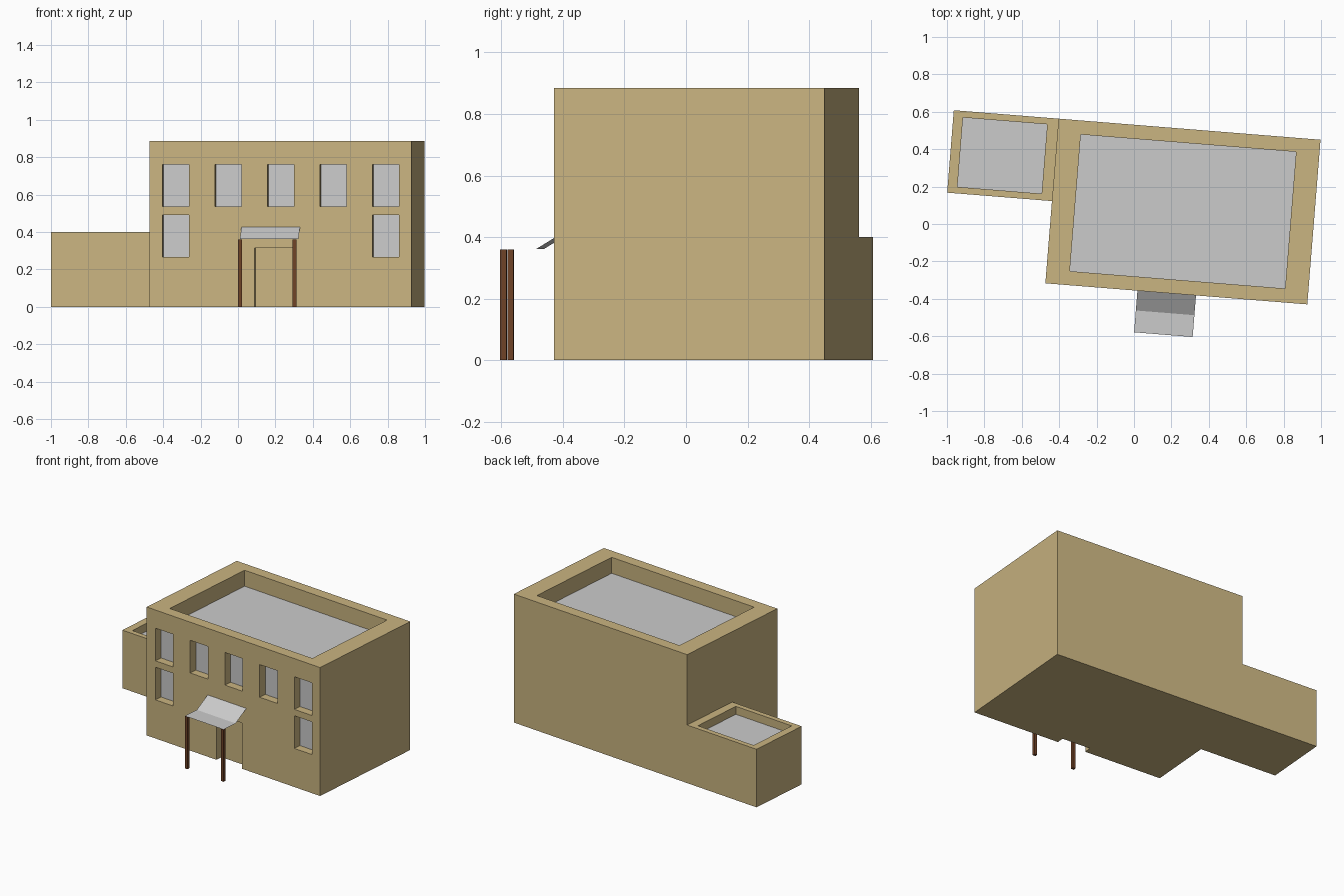
import bpy, bmesh, math
from mathutils import Matrix

if "Cube" in bpy.data.objects:
    bpy.data.objects.remove(bpy.data.objects["Cube"])

# Building frame: origin at the main block's front left corner, slightly turned
FRAME = Matrix.Translation((-0.474, -0.317, 0)) @ Matrix.Rotation(math.radians(-4.6), 4, 'Z')


def material(name, rgb):
    m = bpy.data.materials.new(name)
    m.diffuse_color = (*rgb, 1)
    m.use_nodes = True
    m.node_tree.nodes["Principled BSDF"].inputs["Base Color"].default_value = m.diffuse_color
    return m


WALL = material("tan_wall", (0.59, 0.46, 0.22))
WOOD = material("brown_wood", (0.16, 0.055, 0.02))


def finish(name, bm, mat=None):
    mesh = bpy.data.meshes.new(name)
    bm.to_mesh(mesh)
    bm.free()
    ob = bpy.data.objects.new(name, mesh)
    bpy.context.collection.objects.link(ob)
    ob.matrix_world = FRAME
    if mat:
        mesh.materials.append(mat)
    return ob


def boxes(name, spans, mat=None):
    """One object made of boxes, each given as (x0, x1, y0, y1, z0, z1)."""
    bm = bmesh.new()
    for x0, x1, y0, y1, z0, z1 in spans:
        m = Matrix.Translation(((x0 + x1) / 2, (y0 + y1) / 2, (z0 + z1) / 2))
        bmesh.ops.create_cube(bm, size=1, matrix=m @ Matrix.Diagonal((x1 - x0, y1 - y0, z1 - z0, 1)))
    return finish(name, bm, mat)


def carve(ob, spans):
    cutter = boxes("cutter", spans, WALL)
    cutter.hide_render = True
    mod = ob.modifiers.new("recesses", 'BOOLEAN')
    mod.operation = 'DIFFERENCE'
    mod.solver = 'EXACT'
    mod.object = cutter
    bpy.context.view_layer.objects.active = ob
    bpy.ops.object.modifier_apply(modifier=mod.name)
    bpy.data.objects.remove(cutter)


T = 0.01       # thickness of panes and roof decks
REVEAL = 0.055  # depth of window recesses

# Window openings: five above, one at each end below
W, H = 0.143, 0.225
openings = [(0.071 + 0.2815 * i, 0.535) for i in range(5)]
openings += [(0.071 + 0.2815 * i, 0.266) for i in (0, 4)]

# Main block with parapet, windows and door recess
main = boxes("main_block", [(0, 1.405, 0, 0.883, 0, 0.885)], WALL)
main_roof = (0.125, 1.28, 0.075, 0.808)
carve(main, [(x, x + W, -0.1, REVEAL + T, z, z + H) for x, z in openings]
      + [(0.565, 0.773, -0.1, 0.05, -0.1, 0.315), (*main_roof, 0.775 - T, 1)])

# Lower side wing with parapet
wing = boxes("side_wing", [(-0.562, 0, 0.441, 0.883, 0, 0.4)], WALL)
wing_roof = (-0.51, -0.058, 0.476, 0.848)
carve(wing, [(*wing_roof, 0.345 - T, 0.5)])

# Grey roof decks and window panes
boxes("main_roof_deck", [(*main_roof, 0.775 - T, 0.775)])
boxes("wing_roof_deck", [(*wing_roof, 0.345 - T, 0.345)])
boxes("window_panes", [(x, x + W, REVEAL, REVEAL + T, z, z + H) for x, z in openings])

# Folded sheet canopy over the door
bm = bmesh.new()
rows = [[bm.verts.new((x, y, z)) for x in (0.494, 0.808)]
        for y, z in ((-0.223, 0.361), (-0.106, 0.361), (0, 0.426))]
for a, b in zip(rows, rows[1:]):
    bm.faces.new((a[0], a[1], b[1], b[0]))
finish("door_canopy", bm)

# Canopy posts
for side, x in (("left", 0.494), ("right", 0.786)):
    boxes(side + "_canopy_post", [(x, x + 0.02, -0.223, -0.203, 0, 0.36)], WOOD)
